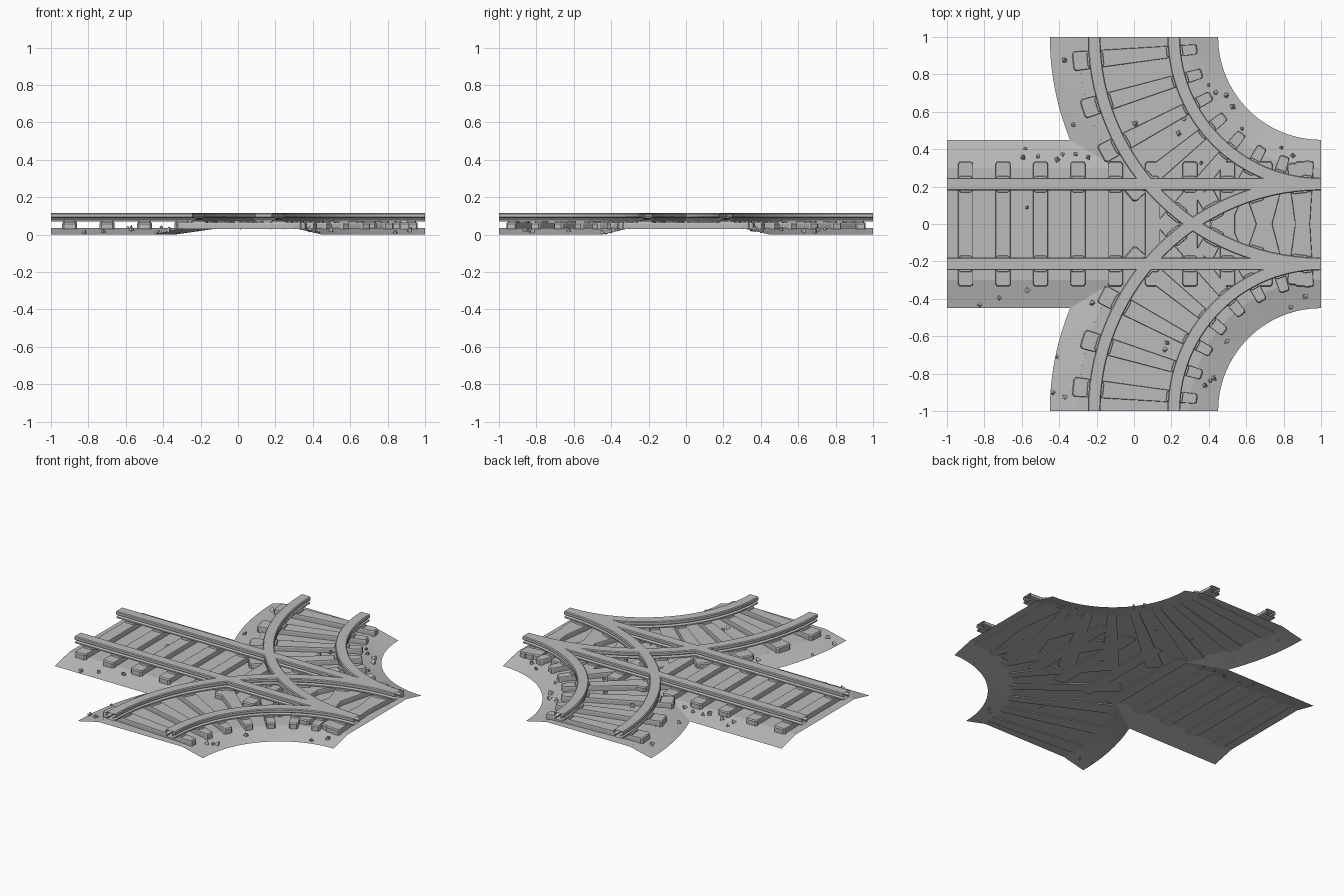
import bpy, bmesh, random
from math import sin, cos, asin, pi, hypot
from mathutils import Vector, Matrix

random.seed(4)
cube = bpy.data.objects.get("Cube")
if cube:
    bpy.data.objects.remove(cube, do_unlink=True)

grey = bpy.data.materials.new("plain_grey")
grey.use_nodes = True
grey.diffuse_color = (0.5, 0.5, 0.5, 1)
shader = next(n for n in grey.node_tree.nodes if n.type == 'BSDF_PRINCIPLED')
shader.inputs["Base Color"].default_value = grey.diffuse_color

FLAT, EDGE, BED = 0.3, 0.45, 0.035     # ballast half widths and height
GAUGE = 0.213                          # rail offset from the track centre


# Tracks: u runs along the track from 0 to 1, v is the offset from its centre
def straight(u, v):
    return -1 + 2 * u, v


def curve(side):
    def at(u, v):
        a, r = u * pi / 2, 1 + v
        return 1 - r * cos(a), side * (1 - r * sin(a))
    return at


TRACKS = [("straight", straight, 10, 1), ("back_curve", curve(1), 8, 28),
          ("front_curve", curve(-1), 8, 28)]


def finish(name, bm, smooth=False, upward=False):
    bmesh.ops.recalc_face_normals(bm, faces=bm.faces)
    if upward:
        bm.normal_update()
        bmesh.ops.reverse_faces(bm, faces=[f for f in bm.faces if f.normal.z < 0])
    mesh = bpy.data.meshes.new(name)
    bm.to_mesh(mesh)
    bm.free()
    mesh.materials.append(grey)
    obj = bpy.data.objects.new(name, mesh)
    bpy.context.collection.objects.link(obj)
    if smooth:
        bpy.ops.object.select_all(action='DESELECT')
        obj.select_set(True)
        bpy.context.view_layer.objects.active = obj
        bpy.ops.object.shade_smooth_by_angle()
    return obj


def loft(bm, rings, closed=True, caps=False):
    rows = [[bm.verts.new(p) for p in ring] for ring in rings]
    n = len(rows[0])
    for a, b in zip(rows, rows[1:]):
        for i in range(n if closed else n - 1):
            j = (i + 1) % n
            bm.faces.new((a[i], a[j], b[j], b[i]))
    if caps:
        bm.faces.new(rows[0])
        bm.faces.new(rows[-1])


def strip(bm, at, n, near, far):
    # near and far are (offset, height, last u) of the two long edges
    loft(bm, [[(*at(end * k / n, v), z) for v, z, end in (near, far)]
              for k in range(n + 1)], closed=False)


def block(bm, at, u, v, du, dv, cut, layers):
    # Block with clipped corners; layers are (height, inset) pairs
    rings = []
    for z, inset in layers:
        a, b = du * (1 - inset * 8), dv - inset
        c, d = a * 0.75, b - cut
        outline = [(a, -d), (a, d), (c, b), (-c, b), (-a, d), (-a, -d), (-c, -b), (c, -b)]
        rings.append([(*at(u + x, v + y), z) for x, y in outline])
    loft(bm, rings, caps=True)


# Ballast bed: flat centres with sloping shoulders that meet in mitred corners
bm = bmesh.new()
for name, at, count, n in TRACKS:
    strip(bm, at, n, (-FLAT, BED, 1), (FLAT, BED, 1))
for s in (-1, 1):
    top, foot = [(1 + (1 - (1 + w) * cos(asin((1 - w) / (1 + w))))) / 2 for w in (FLAT, EDGE)]
    strip(bm, straight, 1, (s * FLAT, BED, top), (s * EDGE, 0, foot))
    top, foot = [asin((1 - w) / (1 + w)) / (pi / 2) for w in (FLAT, EDGE)]
    strip(bm, curve(s), 12, (FLAT, BED, top), (EDGE, 0, foot))
    strip(bm, curve(s), 28, (-FLAT, BED, 1), (-EDGE, 0, 1))
finish("ballast_bed", bm, upward=True)

# Half profile of the rail: foot, web and head
half = [(0.03, 0.07), (0.03, 0.078), (0.014, 0.083), (0.014, 0.089),
        (0.034, 0.094), (0.034, 0.11), (0.029, 0.115)]
profile = half + [(-v, z) for v, z in reversed(half)]

for name, at, count, n in TRACKS:
    # Rails, left open at the ends
    for label, offset in (("first", -GAUGE), ("second", GAUGE)):
        bm = bmesh.new()
        loft(bm, [[(*at(k / n, offset + v), z) for v, z in profile] for k in range(n + 1)])
        finish(f"{name}_{label}_rail", bm, smooth=True)
    # Sleepers and the chairs holding the rails
    sleepers, chairs = bmesh.new(), bmesh.new()
    for k in range(count):
        u, du = (k + 0.5) / count, 0.2 / count
        block(sleepers, at, u, 0, du, 0.335, 0.012,
              [(0.03, 0), (0.058, 0), (0.065, 0.006)])
        for offset in (-GAUGE, GAUGE):
            block(chairs, at, u, offset, du * 0.9, 0.045, 0.01, [(0.06, 0), (0.074, 0.004)])
    finish(f"{name}_sleepers", sleepers)
    finish(f"{name}_chairs", chairs)


# Loose stones resting on the ballast
def ground(x, y):
    offsets = [abs(y)] + [abs(hypot(x - 1, y - s) - 1) for s in (-1, 1)]
    return BED * max(0, min(1, (EDGE - min(offsets)) / (EDGE - FLAT)))


spots = [(-.58, .4), (-.59, .36), (-.51, .36), (-.41, .35), (-.38, .37), (-.31, .37),
         (-.24, .36), (-.37, .88), (-.32, .53), (.44, .7), (.5, .69), (.53, .63),
         (.58, .51), (.79, .41), (.85, .37), (.4, .74), (.27, .56), (.24, .49),
         (.01, .54), (.36, .33), (-.57, .09), (-.82, -.43), (-.72, -.4), (-.57, -.36),
         (-.22, -.42), (-.41, -.71), (-.43, -.9), (-.37, -.93), (.18, -.63), (.17, -.67),
         (.38, -.86), (.41, -.84), (.43, -.82), (.5, -.63), (.84, -.45), (.92, -.39)]
bm = bmesh.new()
for x, y in spots:
    size = random.uniform(0.01, 0.019)
    turn = Matrix.Rotation(random.uniform(0, pi), 4, 'Z') @ Matrix.Rotation(0.5, 4, 'X')
    place = Matrix.Translation((x, y, ground(x, y) + size * 0.7))
    made = bmesh.ops.create_cone(bm, cap_ends=True, segments=4, radius1=size,
                                 radius2=size * 0.3, depth=size * 1.4, matrix=place @ turn)
    for vert in made["verts"]:
        vert.co += Vector([random.uniform(-0.2, 0.2) * size for _ in range(3)])
        vert.co.z = max(vert.co.z, 0)
finish("loose_stones", bm)
